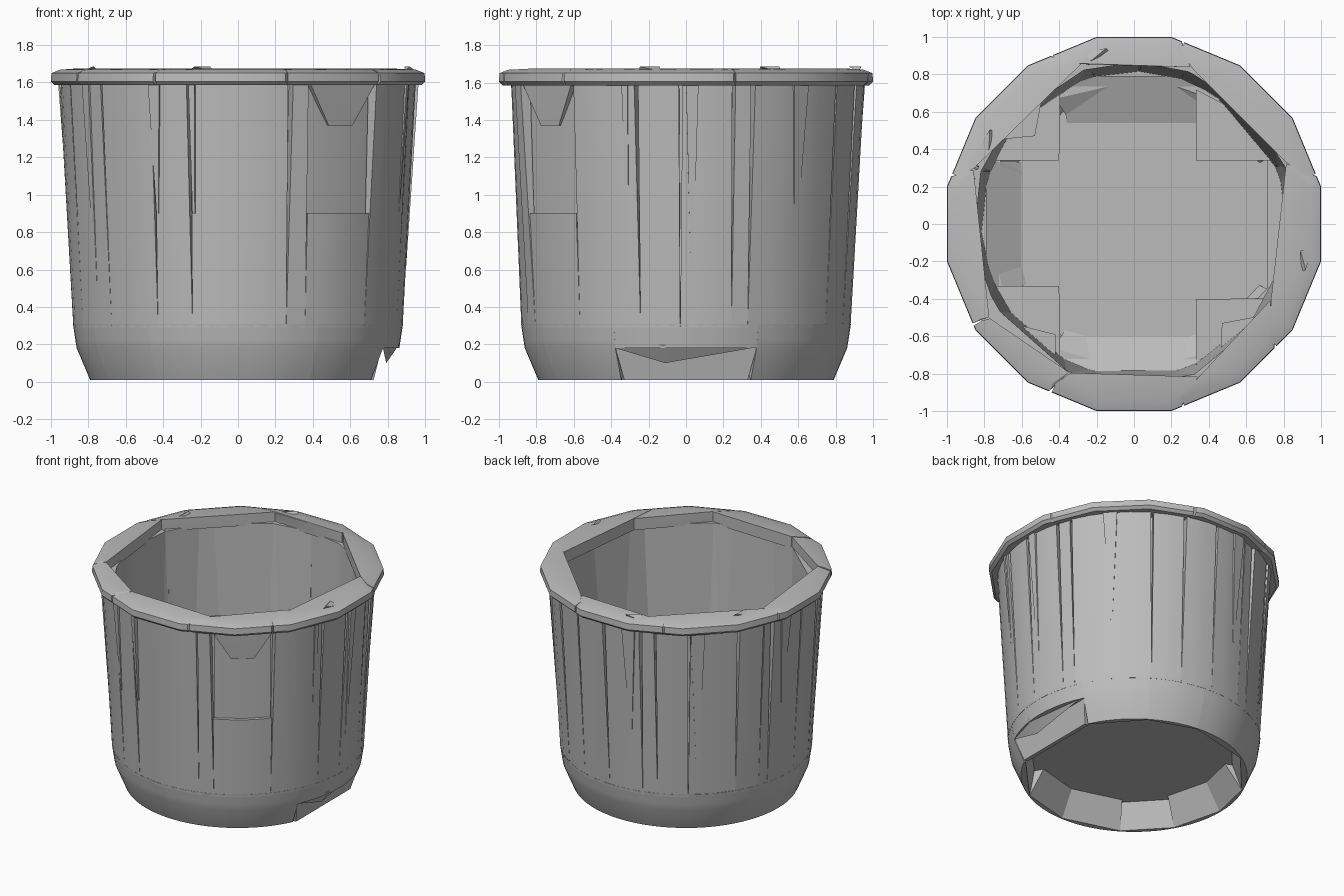
import bpy, bmesh, math
from mathutils import Vector

cube = bpy.data.objects.get("Cube")
if cube:
    bpy.data.objects.remove(cube, do_unlink=True)

mat = bpy.data.materials.new("plain_grey")
mat.use_nodes = True
GREY = (0.5, 0.5, 0.5, 1)
mat.diffuse_color = GREY
mat.node_tree.nodes["Principled BSDF"].inputs["Base Color"].default_value = GREY
parts = []


def hull(name, points):
    """Solid convex block around a few points."""
    bm = bmesh.new()
    for p in points:
        bm.verts.new(p)
    res = bmesh.ops.convex_hull(bm, input=bm.verts)
    loose = {v for v in res["geom_interior"] + res["geom_unused"]
             if isinstance(v, bmesh.types.BMVert)}
    bmesh.ops.delete(bm, geom=list(loose), context='VERTS')
    bmesh.ops.recalc_face_normals(bm, faces=bm.faces)
    mesh = bpy.data.meshes.new(name)
    bm.to_mesh(mesh)
    bm.free()
    mesh.materials.append(mat)
    ob = bpy.data.objects.new(name, mesh)
    bpy.context.collection.objects.link(ob)
    parts.append(ob)


def polar(deg, r, z):
    a = math.radians(deg)
    return Vector((r * math.cos(a), r * math.sin(a), z))


def sector(name, a0, a1, levels, step=5):
    """Block between two angles; levels hold (z, inner r, outer r, end gap)."""
    pts = []
    n = max(1, round((a1 - a0) / step))
    for z, ri, ro, gap in levels:
        lo, hi = a0 + gap, a1 - gap
        pts += [polar(lo + (hi - lo) * i / n, ro, z) for i in range(n + 1)]
        pts += [polar(lo, ri, z), polar(hi, ri, z)]
    hull(name, pts)


def pairs(seq):
    return zip(seq, seq[1:])


# Inner wall: flat panels forming a faceted lining
for a0, a1 in pairs([-68, -33, -5, 20, 45, 70, 89, 108, 140, 161, 187, 211, 246, 269, 292]):
    sector("inner_wall", a0, a1, [(0.24, 0.825, 0.845, 0), (1.6, 0.865, 0.885, 0)])

# Outer wall: staves as (start angle, top radius, angular step)
staves = [(-140, 0.955, 5), (-119, 0.95, 5), (-106, 0.935, 6), (-73, 0.962, 5),
          (-66, 0.915, 13), (-40, 0.955, 5), (-16, 0.95, 5), (-2, 0.95, 5),
          (16, 0.945, 5), (22, 0.955, 9), (58, 0.95, 5), (72, 0.955, 5),
          (88, 0.95, 5), (105, 0.94, 5), (112, 0.955, 5), (126, 0.955, 11),
          (148, 0.955, 5), (160, 0.94, 5), (165, 0.955, 5), (183, 0.95, 5),
          (200, 0.955, 5), (220, 0, 0)]
for i, ((a0, top, step), (a1, _, _)) in enumerate(pairs(staves)):
    sector("outer_stave", a0, a1,
           [(0.29, 0.815, 0.88 if top > 0.93 else 0.87, 0),
            (1.6, 0.865, top, 0.9 if i % 2 else 0.35)], step)

# Fuller lower half below the front corner recess, and the bracket above it
sector("recess_sill", -66, -40, [(0.29, 0.815, 0.88, 0), (0.9, 0.84, 0.913, 0)])
hull("rim_bracket", [polar(a, r, 1.59) for a in (-66, -40) for r in (0.87, 0.955)]
     + [polar(a, r, 1.37) for a in (-58, -53, -48) for r in (0.86, 0.915)])

# Tapering ribs pointing down the wall
for a, z, w in [(-118, 0.9, 2), (-105, 0.9, 1), (-20, 0.9, 1), (2, 0.6, 2),
                (40, 0.75, 3), (100, 0.75, 3), (130, 0.5, 3), (172, 0.9, 3),
                (212, 0.5, 2)]:
    hull("wall_rib", [polar(a + s, r, 1.6) for s in (-w, w) for r in (0.9, 0.965)]
         + [polar(a + s, r, z) for s in (-0.4, 0.4)
            for r in (0.87, 0.862 + z * 0.06)])

# Rounded foot: blocks between two angles, bulging inward at floor level
for a0, a1, waist in [(26, 57, 0.74), (57, 84, 0.68), (84, 122, 0.64),
                      (122, 155, 0.7), (155, 180, 0.64), (180, 209, 0.64),
                      (209, 237, 0.7), (237, 270, 0.66), (270, 299, 0.66),
                      (299, 334, 0.74)]:
    sector("foot_block", a0, a1,
           [(0.01, 0.78, 0.79, 0), (0.18, waist + 0.04, 0.862, 0),
            (0.23, waist, 0.87, 0), (0.31, 0.79, 0.882, 0)])

# Side opening: flat lower plate set back beneath an overhanging panel
hull("side_plate", [Vector((x + dx, y * w, z)) for y in (-1, 1)
                    for x, w, z in ((0.725, 0.33, 0.01), (0.77, 0.38, 0.19))
                    for dx in (-0.03, 0)])
sector("side_panel", -26, 26, [(0.18, 0.79, 0.862, 0), (0.31, 0.79, 0.882, 0)])
hull("side_panel_tip", [polar(-26, 0.862, 0.18), polar(24, 0.862, 0.18),
                        polar(0, 0.79, 0.18), polar(-8, 0.8, 0.1),
                        polar(-8, 0.87, 0.2)])

# Floor slab
hull("floor", [polar(22.5 * k, 0.8, z) for k in range(16) for z in (0.2, 0.24)])


def fillet(deg, dist, half, top):
    """Sloped strip where the floor meets the wall."""
    base = [(d, s, z) for s in (-half, half)
            for d, z in ((dist, 0.24), (0.79, 0.24), (0.79, top))]
    c, s = math.cos(math.radians(deg)), math.sin(math.radians(deg))
    hull("floor_fillet", [Vector((x * c - y * s, x * s + y * c, z)) for x, y, z in base])


fillet(180, 0.6, 0.33, 0.35)
fillet(270, 0.6, 0.36, 0.35)
fillet(90, 0.54, 0.36, 0.33)

# Corner blocks that give the floor its cross shape; the small ones stand taller
for x0, y0, x1, y1, h in [(0.33, 0.34, 0.73, 0.72, 0.36),
                          (0.33, -0.4, 0.73, -0.74, 0.32),
                          (0.47, -0.53, 0.72, -0.7, 0.9),
                          (-0.4, 0.34, -0.76, 0.74, 0.36),
                          (-0.53, 0.47, -0.72, 0.72, 0.9),
                          (-0.4, -0.33, -0.76, -0.74, 0.36),
                          (-0.42, -0.59, -0.7, -0.7, 0.9)]:
    # keep each corner within the lining
    fit = [Vector(c) * min(1, 0.83 / Vector(c).length)
           for c in ((x0, y0), (x1, y0), (x0, y1))]
    fit.append(Vector((x1, y1)).normalized() * 0.83)
    hull("corner_block", [(p.x, p.y, z) for p in fit for z in (0.22, h)])


def rim_radius(deg):
    """Outline radius of a sixteen-sided rim with flats on the axes."""
    off = (deg + 11.25) % 22.5 - 11.25
    return 1 / math.cos(math.radians(off))


# Rim: chunky bevelled segments as (outer break, inner angle, inner radius)
rim = [(15, 22, 0.875), (75, 70, 0.89), (116, 108, 0.9), (165, 161, 0.905),
       (212, 213, 0.92), (243.5, 246.5, 0.865), (285, 293, 0.885),
       (319, 331, 0.835), (375, 382, 0.875)]
for (b0, i0, r0), (b1, i1, r1) in pairs(rim):
    corners = [11.25 + 22.5 * j for j in range(18)]
    pts = []
    for a in [b0 + 0.4] + [c for c in corners if b0 < c < b1] + [b1 - 0.4]:
        r = rim_radius(a)
        pts += [polar(a, r - 0.02, 1.585), polar(a, r, 1.605),
                polar(a, r - 0.003, 1.65), polar(a, r - 0.05, 1.668)]
    for a, r in ((i0 + 0.3, r0), (i1 - 0.3, r1)):
        pts += [polar(a, r, 1.585), polar(a, r, 1.675)]
    hull("rim_segment", pts)

# Little raised chips on the rim
for a, r in [(102, 0.93), (150, 0.9), (-12, 0.93)]:
    hull("rim_chip", [polar(a - 4, r, 1.66), polar(a + 4, r + 0.03, 1.66),
                      polar(a + 3, r - 0.03, 1.685), polar(a - 3, r + 0.02, 1.685)])

# Shading: soft curves, crisp edges
for ob in bpy.context.selected_objects:
    ob.select_set(False)
for ob in parts:
    ob.select_set(True)
bpy.context.view_layer.objects.active = parts[0]
bpy.ops.object.shade_smooth_by_angle(angle=math.radians(25))
